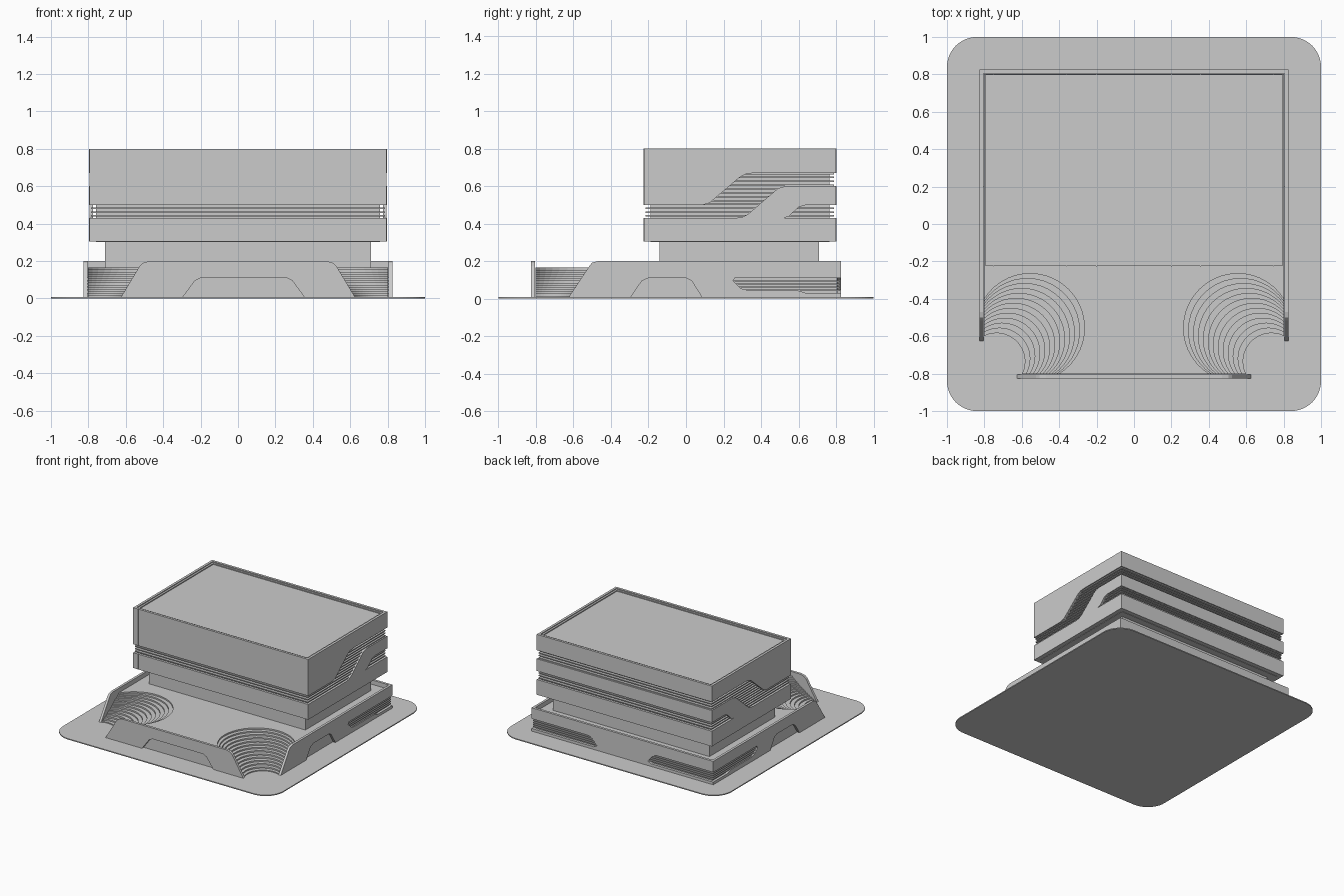
import bpy, bmesh, math

if "Cube" in bpy.data.objects:
    bpy.data.objects.remove(bpy.data.objects["Cube"])

def prism(name, pts, axis, a, b):
    """Extrude a 2D outline along an axis from a to b."""
    put = {'x': lambda p, t: (t, p[0], p[1]),
           'y': lambda p, t: (p[0], t, p[1]),
           'z': lambda p, t: (p[0], p[1], t)}[axis]
    bm = bmesh.new()
    lo = [bm.verts.new(put(p, a)) for p in pts]
    hi = [bm.verts.new(put(p, b)) for p in pts]
    bm.faces.new(lo)
    bm.faces.new(hi)
    n = len(pts)
    for i in range(n):
        j = (i + 1) % n
        bm.faces.new((lo[i], lo[j], hi[j], hi[i]))
    bmesh.ops.recalc_face_normals(bm, faces=bm.faces)
    me = bpy.data.meshes.new(name)
    bm.to_mesh(me)
    bm.free()
    ob = bpy.data.objects.new(name, me)
    bpy.context.collection.objects.link(ob)
    return ob

def box(name, x0, x1, y0, y1, z0, z1):
    return prism(name, [(x0, y0), (x1, y0), (x1, y1), (x0, y1)], 'z', z0, z1)

def both_sides(name, pts, inner, outer):
    prism(name + "_right", pts, 'x', inner, outer)
    prism(name + "_left", pts, 'x', -outer, -inner)

# Ground plate with rounded corners
R = 0.16
plate = []
for q, (sx, sy) in enumerate([(1, 1), (-1, 1), (-1, -1), (1, -1)]):
    for i in range(13):
        t = math.pi / 2 * (q + i / 12)
        plate.append((sx * (1 - R) + R * math.cos(t), sy * (1 - R) + R * math.sin(t)))
prism("ground_plate", plate, 'z', 0, 0.008)

# Podium body: stacked layers whose front corners step back as bowl stairs
B, STEPS, DECK = 0.803, 14, 0.165
for k in range(STEPS):
    f = k / (STEPS - 1)
    c = 0.75 + (0.555 - 0.75) * f
    r = 0.14 + (0.29 - 0.14) * f
    d = B - c
    a0 = math.atan2(-d, -math.sqrt(r * r - d * d)) + 2 * math.pi
    a1 = math.radians(270) - a0
    arc = [(c + r * math.cos(a0 + (a1 - a0) * i / 24),
            -c + r * math.sin(a0 + (a1 - a0) * i / 24)) for i in range(25)]
    outline = arc + [(B, B), (-B, B)] + [(-x, y) for x, y in reversed(arc)]
    prism("podium_step", outline, 'z', 0.004 + (DECK - 0.004) * k / STEPS,
          0.004 + (DECK - 0.004) * (k + 1) / STEPS)

# Podium perimeter walls with sloped ends, notches and louvre slots
W0, W1 = 0.805, 0.825
both_sides("podium_side_wall", [
    (-.63, 0), (-.515, .175), (-.50, .192), (-.47, .2), (W1, .2), (W1, .11),
    (.26, .11), (.25, .095), (.29, .055), (.33, .045), (.59, .045), (.64, .03),
    (W1, .03), (W1, 0), (.09, 0), (.03, .095), (.0, .11), (-.2, .11),
    (-.235, .095), (-.3, 0)], W0, W1)
prism("podium_front_wall", [
    (-.63, 0), (-.525, .175), (-.505, .192), (-.47, .2), (.47, .2), (.505, .192),
    (.525, .175), (.63, 0), (.36, 0), (.29, .095), (.26, .11), (-.2, .11),
    (-.23, .095), (-.3, 0)], 'y', -W1, -W0)
slot = [(W0, .2), (W0, .11), (.31, .11), (.28, .1), (.23, .045), (.26, .03), (W0, .03), (W0, 0)]
prism("podium_back_wall", slot + [(-x, z) for x, z in reversed(slot)], 'y', W0, W1)
for z in (.046, .062, .078, .094):
    box("podium_louvre", -.817, .817, .2, .817, z - .004, z + .004)

# Recessed neck storey
box("neck", -.71, .71, -.14, .71, DECK, .31)

# Upper block core, up to the roof surface
X, Y0, Y1, T = 0.795, -0.225, 0.8, 0.02
box("upper_core", -X + .035, X - .035, Y0 + .035, Y1 - .035, .302, .785)

# Upper side panels with the slots that ramp up a storey
both_sides("upper_side_panel", [
    (Y0, .5), (.09, .5), (.125, .51), (.29, .65), (.32, .665), (.36, .67),
    (Y1, .67), (Y1, .8), (Y0, .8)], X - T, X)
both_sides("lower_side_panel", [
    (Y0, .305), (Y1, .305), (Y1, .43), (.52, .43), (.55, .44), (.6, .488),
    (.64, .5), (Y1, .5), (Y1, .6), (.53, .6), (.49, .588), (.33, .45),
    (.3, .435), (.265, .43), (Y0, .43)], X - T, X)

# Front and back facade bands
for z0, z1 in ((.305, .43), (.5, .8)):
    box("front_band", -X + T, X - T, Y0, Y0 + T, z0, z1)
for z0, z1 in ((.305, .43), (.5, .6), (.67, .8)):
    box("back_band", -X + T, X - T, Y1 - T, Y1, z0, z1)

# Inner parapet lip and floor soffit
for s in (-1, 1):
    box("parapet_lip", s * (X - .035), s * (X - T), Y0 + T, Y1 - T, .74, .793)
box("parapet_lip_front", -X + T, X - T, Y0 + T, Y0 + .035, .74, .793)
box("parapet_lip_back", -X + T, X - T, Y1 - .035, Y1 - T, .74, .793)
box("soffit", -X + T, X - T, Y0 + T, Y1 - T, .305, .33)

# Horizontal louvres behind the slots
E = 0.01
for i in range(12):
    z = .441 + i * .0205
    box("upper_louvre", -X + E, X - E, Y0 + E, Y1 - E, z - .004, z + .004)

# Thin panel seams
for x in (-.75, -.36, -.2, .2, .355, .745):
    for z0, z1 in ((.305, .43), (.5, .8)):
        box("front_seam", x - .002, x + .002, Y0 - .001, Y0 + .004, z0, z1)
    for z0, z1 in ((.305, .43), (.5, .6), (.67, .8)):
        box("back_seam", x - .002, x + .002, Y1 - .004, Y1 + .001, z0, z1)
for z0, z1 in ((.305, .43), (.5, .6), (.67, .8)):
    both_sides("side_seam", [(.743, z0), (.747, z0), (.747, z1), (.743, z1)], X - .004, X + .001)
